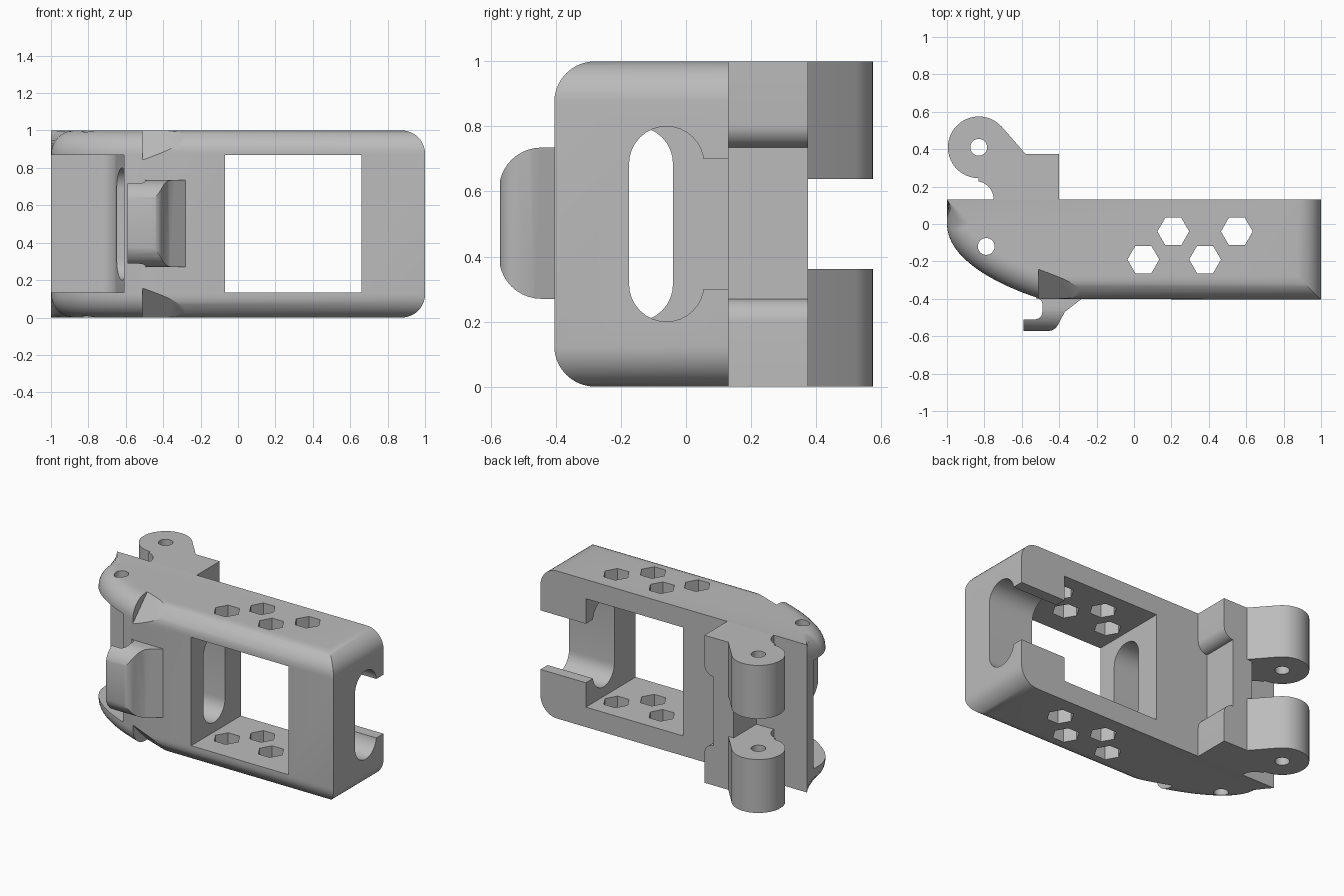
import bpy, bmesh, math

if "Cube" in bpy.data.objects:
    bpy.data.objects.remove(bpy.data.objects["Cube"])

grey = bpy.data.materials.new("plastic_grey")
grey.diffuse_color = (0.5, 0.5, 0.5, 1)
grey.use_nodes = True
grey.node_tree.nodes["Principled BSDF"].inputs["Base Color"].default_value = grey.diffuse_color


def finish(bm, name):
    bmesh.ops.recalc_face_normals(bm, faces=bm.faces[:])
    me = bpy.data.meshes.new(name)
    bm.to_mesh(me)
    bm.free()
    me.materials.append(grey)
    ob = bpy.data.objects.new(name, me)
    bpy.context.collection.objects.link(ob)
    return ob


def layers(name, rings):
    """Closed solid through rings of equal point count."""
    bm = bmesh.new()
    vs = [[bm.verts.new(p) for p in r] for r in rings]
    n = len(vs[0])
    bm.faces.new(vs[0])
    bm.faces.new(vs[-1])
    for a, b in zip(vs, vs[1:]):
        for i in range(n):
            j = (i + 1) % n
            bm.faces.new((a[i], a[j], b[j], b[i]))
    return finish(bm, name)


def prism(name, pts, axis, lo, hi):
    """Extrude a 2D profile: axis z uses (x,y), x uses (y,z), y uses (x,z)."""
    put = {"z": lambda a, b, h: (a, b, h),
           "x": lambda a, b, h: (h, a, b),
           "y": lambda a, b, h: (a, h, b)}[axis]
    return layers(name, [[put(a, b, h) for a, b in pts] for h in (lo, hi)])


def arc(cx, cy, r, a0, a1, n=16):
    return [(cx + r * math.cos(math.radians(a0 + (a1 - a0) * i / n)),
             cy + r * math.sin(math.radians(a0 + (a1 - a0) * i / n))) for i in range(n + 1)]


def circle(cx, cy, r, n=32):
    return arc(cx, cy, r, 0, 360, n)[:-1]


def rect(x0, y0, x1, y1):
    return [(x0, y0), (x1, y0), (x1, y1), (x0, y1)]


def stadium(cy, r, z0, z1):
    return arc(cy, z1 - r, r, 0, 180) + arc(cy, z0 + r, r, 180, 360)


def boolean(ob, cutter, op="DIFFERENCE"):
    m = ob.modifiers.new("cut", "BOOLEAN")
    m.operation, m.solver, m.object = op, "EXACT", cutter
    bpy.context.view_layer.objects.active = ob
    bpy.ops.object.modifier_apply(modifier=m.name)
    bpy.data.objects.remove(cutter)


# body: top outline with the front, right and curved edges rounded top and bottom
P = [(-1, 0.0), (-1, -0.18), (-0.75, -0.32), (-0.5, -0.40)]
curve = []
for i in range(17):
    t = i / 16
    w = ((1 - t) ** 3, 3 * t * (1 - t) ** 2, 3 * t * t * (1 - t), t ** 3)
    curve.append(tuple(sum(k * p[c] for k, p in zip(w, P)) for c in (0, 1)))


def outline(d):
    pts = [(1 - d, 0.13), (-1, 0.13)]
    for i, (x, y) in enumerate(curve):
        a = curve[max(i - 1, 0)]
        b = curve[i + 1] if i < 16 else (-0.48, -0.40)
        tx, ty = b[0] - a[0], b[1] - a[1]
        l = math.hypot(tx, ty)
        pts.append((x - ty / l * d, y + tx / l * d))
    return pts + [(1 - d, -0.405 + d)]


R = 0.125
steps = [math.radians(90 * i / 10) for i in range(11)]
prof = [(R * (1 - math.sin(a)), R * (1 - math.cos(a))) for a in steps]  # (inset, z)
prof = [(d, z) for d, z in prof] + [(d, 1 - z) for d, z in reversed(prof)]
body = layers("body", [[(x, y, z) for x, y in outline(d)] for d, z in prof])

# window through the body, with slots in the end walls
boolean(body, prism("c", rect(-0.07, 0.135, 0.66, 0.87), "y", -1, 1))
boolean(body, prism("c", stadium(-0.06, 0.115, 0.2, 0.8), "x", 0.5, 1.2))
boolean(body, prism("c", rect(-0.06, 0.3, 0.3, 0.7), "x", 0.5, 1.2))
boolean(body, prism("c", stadium(-0.155, 0.115, 0.2, 0.8), "x", -0.8, 0.1))

# open pocket at the left end, leaving two flanges and a thin back plate
pocket = ([(-1.2, 0.065)] + arc(-0.75, -0.035, 0.10, 90, 0, 8)
          + [(-0.61, -0.2), (-0.61, -0.7), (-1.2, -0.7)])
boolean(body, prism("c", pocket, "z", 0.135, 0.87))

# hexagonal and pin holes
for x, y in ((0.05, -0.19), (0.21, -0.04), (0.38, -0.19), (0.55, -0.04)):
    boolean(body, prism("c", circle(x, y, 0.085, 6), "z", -0.2, 1.2))
boolean(body, prism("c", circle(-0.79, -0.12, 0.045), "z", -0.2, 1.2))

# tapering scoops on the rounded front edges beside the clip
for s in (1, -1):
    bm = bmesh.new()
    for x, depth in ((-0.51, 0.065), (-0.27, 0.13)):
        for d in (depth, 0.4):
            for t in (-0.2, 0.2):
                y = -0.28 + (-d + t) * 0.7071
                z = 0.37 + (d + t) * 0.7071
                bm.verts.new((x, y, 0.5 + s * z))
    bmesh.ops.convex_hull(bm, input=bm.verts[:])
    boolean(body, finish(bm, "c"))


# hinge knuckles and the web between them
def recess():
    pts = (arc(-0.40, 0.805, 0.07, 180, 270, 8)[::-1][:1] + [(-0.47, 0.735)])
    pts = [(-0.47, 0.27), (-0.47, 0.735)] + arc(-0.47, 0.805, 0.07, 270, 360, 8)[1:]
    pts += [(-0.3, 0.805), (-0.3, 0.20)] + arc(-0.47, 0.20, 0.07, 0, 90, 8)[:-1]
    return prism("c", pts, "y", 0.0, 0.6)


knuckle = (arc(-0.83, 0.41, 0.165, 270, 42, 28)
           + [(-0.58, 0.375), (-0.40, 0.375), (-0.40, 0.13)]
           + arc(-0.85, 0.13, 0.10, 0, 80, 8))
knuckle = [p for p in knuckle]
parts = [body]
for name, z0, z1 in (("lower_hinge", 0, 0.362), ("upper_hinge", 0.638, 1)):
    h = prism(name, knuckle, "z", z0, z1)
    boolean(h, prism("c", circle(-0.83, 0.41, 0.045), "z", -0.2, 1.2))
    boolean(h, recess())
    parts.append(h)
web = prism("hinge_web", rect(-0.62, 0.13, -0.47, 0.375), "z", 0.362, 0.638)
parts.append(web)

# hooked clip on the front, rounded at its outer corners
hook = ([(-0.59, -0.51), (-0.59, -0.572)] + arc(-0.46, -0.512, 0.06, 270, 330, 6)
        + [(-0.37, -0.47), (-0.28, -0.40), (-0.28, -0.37), (-0.52, -0.37), (-0.52, -0.40)]
        + arc(-0.515, -0.425, 0.025, 90, 0, 4) + arc(-0.53, -0.47, 0.04, 0, -90, 6))
clip = prism("clip", hook, "z", 0.2, 0.8)
guard = ([(-0.3, 0.27)] + arc(-0.445, 0.40, 0.13, 270, 180, 10)
         + arc(-0.445, 0.605, 0.13, 180, 90, 10) + [(-0.3, 0.735)])
boolean(clip, prism("c", guard, "x", -0.8, 0), "INTERSECT")
parts.append(clip)

# smooth rounded areas, keep corners crisp
bpy.ops.object.select_all(action="DESELECT")
for ob in parts:
    ob.select_set(True)
bpy.context.view_layer.objects.active = body
bpy.ops.object.shade_smooth_by_angle(angle=math.radians(25))
